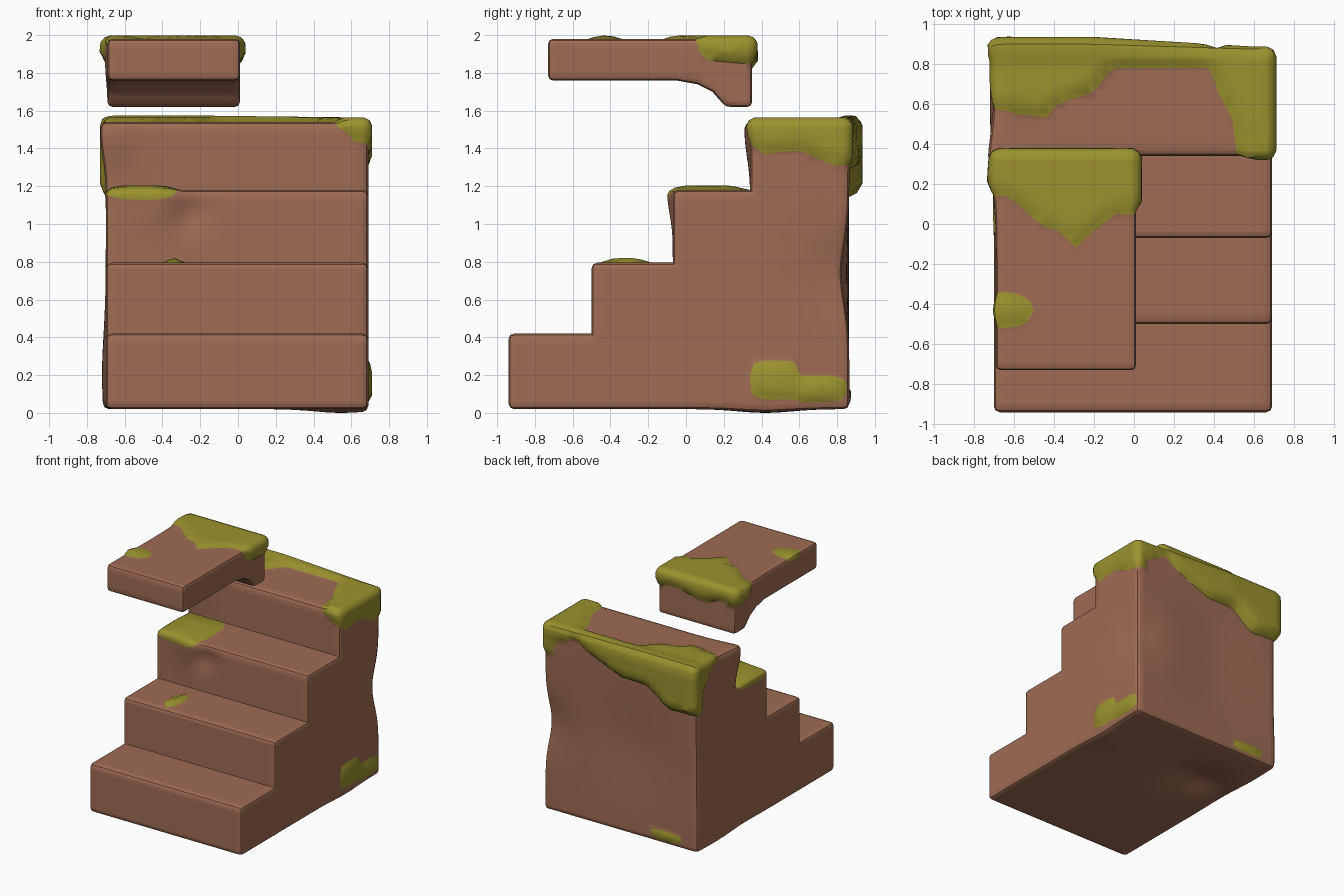
import bpy, bmesh, math
from mathutils import Vector

if "Cube" in bpy.data.objects:
    bpy.data.objects.remove(bpy.data.objects["Cube"])

def material(name, col):
    m = bpy.data.materials.new(name)
    m.diffuse_color = (*col, 1)
    m.use_nodes = True
    m.node_tree.nodes["Principled BSDF"].inputs["Base Color"].default_value = m.diffuse_color
    return m

BROWN = material("brown_rock", (0.345, 0.15, 0.087))
MOSS = material("olive_moss", (0.33, 0.29, 0.028))

def drape(u, v, axis, side, limit, pts):
    # moss lies where coordinate v is past a ragged line over u, on one side of the block
    def field(co):
        t = max(pts[0][0], min(pts[-1][0], co[u]))
        for (a, ha), (b, hb) in zip(pts, pts[1:]):
            if a <= t <= b:
                h = ha + (hb - ha) * (t - a) / (b - a)
                slope = (hb - ha) / (b - a)
                break
        return min((co[v] - h) / math.hypot(1, slope), side * (co[axis] - limit))
    return field

def blob(center, radii, power=2):
    # rounded patch of moss
    def field(co):
        d = sum(abs((co[i] - center[i]) / radii[i]) ** power for i in range(3))
        return (1 - d ** (1 / power)) * min(radii)
    return field

def rock(name, profile, x0, x1, patches, warp, thickness, bevel):
    # extruded profile with softened outer edges
    bm = bmesh.new()
    face = bm.faces.new([bm.verts.new((x0, y, z)) for y, z in profile])
    ext = bmesh.ops.extrude_face_region(bm, geom=[face])["geom"]
    bmesh.ops.translate(bm, vec=(x1 - x0, 0, 0),
                        verts=[g for g in ext if isinstance(g, bmesh.types.BMVert)])
    # close the starting end if the extrusion removed it
    bmesh.ops.holes_fill(bm, edges=[e for e in bm.edges if e.is_boundary], sides=0)
    bmesh.ops.recalc_face_normals(bm, faces=bm.faces)
    edges = [e for e in bm.edges if e.is_convex and e.calc_face_angle() > 0.7]
    bmesh.ops.bevel(bm, geom=edges, offset=bevel, segments=2, profile=0.5, affect='EDGES')
    bmesh.ops.triangulate(bm, faces=[f for f in bm.faces if len(f.verts) > 4])
    # regular cuts so the surface can be shaped
    for axis in range(3):
        n = Vector([float(i == axis) for i in range(3)])
        for k in range(-20, 42):
            bmesh.ops.bisect_plane(bm, geom=bm.verts[:] + bm.edges[:] + bm.faces[:],
                                   dist=1e-4, plane_co=n * (k * 0.05 + 0.013), plane_no=n)
    # cut the moss border into the faces
    field = {}
    for v in bm.verts:
        f = max(p(v.co) for p in patches)
        field[v] = f if abs(f) > 1e-4 else 1e-4
    border = []
    for e in bm.edges[:]:
        a, b = e.verts
        fa, fb = field[a], field[b]
        if fa * fb < 0:
            border.append(bmesh.utils.edge_split(e, a, fa / (fa - fb))[1])
    for v in border:
        field[v] = 0.0
    bmesh.ops.connect_verts(bm, verts=border)
    for f in bm.faces:
        f.material_index = int(sum(field[v] for v in f.verts) > 0)
    # raise the moss, then add uneven rock shapes
    bm.normal_update()
    for v in bm.verts:
        t = max(0.0, min(1.0, field[v] / 0.035))
        v.co += v.normal * t * thickness(v.co, v.normal)
    for v in bm.verts:
        for c, r, d in warp:
            v.co += Vector(d) * math.exp(-((v.co - Vector(c)).length / r) ** 2)
    me = bpy.data.meshes.new(name)
    bm.to_mesh(me)
    bm.free()
    me.materials.append(BROWN)
    me.materials.append(MOSS)
    ob = bpy.data.objects.new(name, me)
    bpy.context.collection.objects.link(ob)
    bpy.ops.object.select_all(action='DESELECT')
    ob.select_set(True)
    bpy.context.view_layer.objects.active = ob
    bpy.ops.object.shade_smooth_by_angle(angle=math.radians(40))

X, Y, Z = range(3)

# four-step stair block: profile from the front of each step upwards
stairs = [(.865, .02), (-.94, .02)]
rear = [-.5, -.07, .34, .865]
for y, z in zip([-.94] + rear, [.42, .795, 1.18, 1.54]):
    stairs += [(y, z), (rear[len(stairs) // 2 - 1], z)]

# moss sheet on the top step and its hanging edges
top_moss = drape(X, Y, Z, 1, 1.5, [(-.7, .58), (-.44, .53), (-.38, .6), (-.2, .66), (-.1, .8),
                                   (.1, .84), (.36, .84), (.42, .66), (.48, .55), (.53, .3)])
back_moss = drape(X, Z, Y, 1, .78, [(-.6, 1.15), (-.46, 1.14), (-.27, 1.29), (-.03, 1.29),
                                    (.3, 1.42), (.4, 1.5), (.7, 1.36)])
right_moss = drape(Y, Z, X, 1, .6, [(.34, 1.43), (.4, 1.37), (.6, 1.39), (.78, 1.31)])
left_moss = drape(Y, Z, X, -1, -.6, [(.55, 1.57), (.68, 1.46), (.85, 1.2)])
front_moss = drape(X, Z, Y, -1, .42, [(.45, 1.6), (.55, 1.5), (.7, 1.43)])

# small patches on the treads and near the ground
small_moss = [blob((-.51, .12, 1.18), (.21, .22, .07), 4),
              blob((-.34, -.32, .8), (.06, .14, .06)),
              blob((.69, .47, .18), (.1, .13, .1), 4),
              blob((.69, .7, .13), (.1, .15, .07), 4),
              blob((-.42, .86, .09), (.15, .1, .04), 3)]

# bulges and dents: centre, reach, push
stair_warp = [((-.68, .34, 1.48), .17, (-.03, -.03, 0)),
              ((-.38, -.07, 1.12), .12, (0, -.03, 0)),
              ((-.26, -.07, 1.06), .09, (0, .04, 0)),
              ((-.7, .6, .2), .3, (-.02, 0, 0)),
              ((.7, .87, .74), .22, (-.03, -.04, 0)),
              ((-.1, .87, .74), .4, (0, -.025, 0)),
              ((-.35, .28, .02), .22, (0, 0, .08)),
              ((.55, .42, .02), .2, (0, 0, -.02))]

def stair_thickness(co, n):
    # the moss on the upper back hangs out further
    back = max(0, n.y) * max(0, min(1, (.6 - co.x) / .8)) * (co.z > 1)
    return .02 + .05 * back + .005 * max(0, n.z)

rock("stair_block", stairs, -.7, .69,
     [top_moss, back_moss, right_moss, left_moss, front_moss] + small_moss,
     stair_warp, stair_thickness, .03)

# floating slab with a thicker rear end
slab = [(-.73, 1.76), (-.05, 1.76), (.06, 1.74), (.14, 1.70), (.21, 1.62), (.35, 1.62),
        (.35, 1.98), (-.73, 1.98)]
slab_moss = [
    drape(X, Y, Z, 1, 1.93, [(-.62, .14), (-.46, -.01), (-.38, -.03), (-.29, -.12),
                             (-.2, -.03), (-.06, .07), (.02, .1)]),
    drape(Y, Z, X, 1, -.06, [(.04, 2.05), (.08, 1.87), (.28, 1.85)]),
    drape(Y, Z, X, -1, -.62, [(.1, 2.05), (.2, 1.88), (.3, 1.85)]),
    drape(X, Z, Y, 1, .28, [(-.6, 1.88), (-.4, 1.82), (-.12, 1.88)]),
    blob((-.64, -.43, 1.98), (.14, .09, .05)),
]
rock("floating_slab", slab, -.69, .01, slab_moss, [((-.69, .2, 1.88), .15, (-.015, 0, 0))],
     lambda co, n: .03 - .012 * max(0, n.z), .025)
